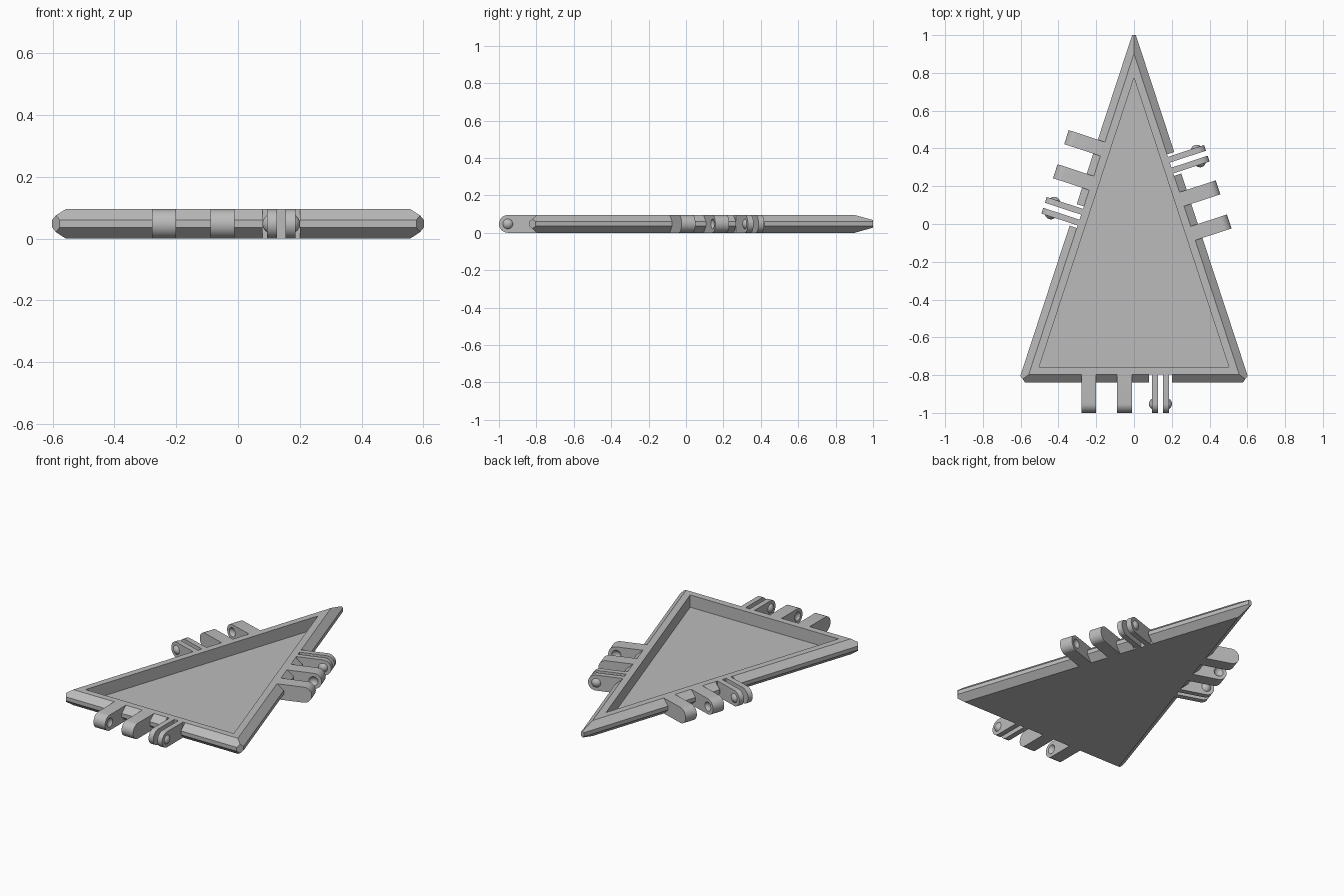
import bpy, bmesh, math
from mathutils import Vector, Matrix

cube = bpy.data.objects.get("Cube")
if cube:
    bpy.data.objects.remove(cube, do_unlink=True)

grey = bpy.data.materials.new("plain grey")
grey.use_nodes = True
grey.diffuse_color = (0.5, 0.5, 0.5, 1)
grey.node_tree.nodes["Principled BSDF"].inputs["Base Color"].default_value = (0.5, 0.5, 0.5, 1)

THICK = 0.095
CORNERS = [Vector((-0.613, -0.838, 0)), Vector((0.613, -0.838, 0)), Vector((0, 1.03, 0))]
SIDES = [(CORNERS[i], CORNERS[(i + 1) % 3]) for i in range(3)]
lengths = [(b - a).length for a, b in SIDES]
# Incentre and inradius give an even inset on all three sides
INRADIUS = lengths[0] * 1.868 / sum(lengths)
CENTRE = Vector((0, CORNERS[0].y + INRADIUS, 0))


def make_object(name, bm, matrix=Matrix()):
    bmesh.ops.recalc_face_normals(bm, faces=bm.faces)
    mesh = bpy.data.meshes.new(name)
    bm.to_mesh(mesh)
    bm.free()
    mesh.transform(matrix)
    mesh.materials.append(grey)
    obj = bpy.data.objects.new(name, mesh)
    bpy.context.collection.objects.link(obj)
    return obj


def triangle(inset, z):
    return [CENTRE + (c - CENTRE) * (1 - inset / INRADIUS) + Vector((0, 0, z)) for c in CORNERS]


def loft(rings):
    """Closed solid through rings of equal point count."""
    bm = bmesh.new()
    loops = [[bm.verts.new(p) for p in ring] for ring in rings]
    n = len(loops[0])
    for low, high in zip(loops, loops[1:]):
        for i in range(n):
            j = (i + 1) % n
            bm.faces.new((low[i], low[j], high[j], high[i]))
    bm.faces.new(loops[0])
    bm.faces.new(loops[-1])
    return bm


def cut(obj, cutter):
    cutter.hide_render = True
    mod = obj.modifiers.new("cut", 'BOOLEAN')
    mod.operation = 'DIFFERENCE'
    mod.solver = 'EXACT'
    mod.object = cutter
    bpy.context.view_layer.objects.active = obj
    bpy.ops.object.modifier_apply(modifier=mod.name)
    bpy.data.objects.remove(cutter, do_unlink=True)


def box(x0, x1, y0, y1, z0, z1):
    return loft([[Vector(p + (z,)) for p in ((x0, y0), (x1, y0), (x1, y1), (x0, y1))]
                 for z in (z0, z1)])


def arm(x0, x1):
    """Hinge arm with a round end, extruded along the plate edge."""
    r = THICK / 2
    profile = [(0.04, THICK), (0.04, 0)]
    for i in range(17):
        a = math.pi * i / 16
        profile.append((-0.162 + r - r * math.sin(a), r - r * math.cos(a)))
    return loft([[Vector((x, y, z)) for y, z in profile] for x in (x0, x1)])


def ball(x):
    bm = bmesh.new()
    turn = Matrix.Translation((x, -0.1145, THICK / 2)) @ Matrix.Rotation(math.pi / 2, 4, 'Y')
    bmesh.ops.create_uvsphere(bm, u_segments=24, v_segments=16, radius=0.032, matrix=turn)
    return bm


def smooth(obj):
    bpy.ops.object.select_all(action='DESELECT')
    obj.select_set(True)
    bpy.context.view_layer.objects.active = obj
    bpy.ops.object.shade_smooth_by_angle(angle=math.radians(30))


# Plate with chamfered rim and clipped corners
bm = loft([triangle(0.04, 0), triangle(0, 0.036), triangle(0, 0.06), triangle(0.04, THICK)])
for i, corner in enumerate(CORNERS):
    before = (corner - CORNERS[i - 1]).normalized()
    after = (corner - CORNERS[(i + 1) % 3]).normalized()
    out = (before + after).normalized()
    geom = bm.verts[:] + bm.edges[:] + bm.faces[:]
    cutting = bmesh.ops.bisect_plane(bm, geom=geom, plane_co=corner - out * 0.029,
                                     plane_no=out, clear_outer=True)
    rim = [e for e in cutting["geom_cut"] if isinstance(e, bmesh.types.BMEdge)]
    bmesh.ops.holes_fill(bm, edges=rim, sides=0)
plate = make_object("plate", bm)

# Sunken tray in the top
cut(plate, make_object("tray_cutter", loft([triangle(0.08, 0.02), triangle(0.08, 0.2)])))

# One hinge set per side: two sockets, then a pair of sprung fingers
for side, (a, b), shift in zip(("front", "left", "right"), SIDES, (-0.05, 0.05, -0.14)):
    d = (b - a).normalized()
    place = (Matrix.Translation((a + b) / 2 + d * shift)
             @ Matrix.Rotation(math.atan2(d.y, d.x), 4, 'Z'))
    cut(plate, make_object("notch_cutter", box(0.13, 0.25, -0.1, 0.04, -0.1, 0.2), place))

    # Sockets with dimples facing each other
    for name, x0, x1, dimple in (("outer", -0.229, -0.151, -0.134),
                                 ("inner", -0.039, 0.039, -0.056)):
        socket = make_object(f"{side}_{name}_socket", arm(x0, x1), place)
        cut(socket, make_object("dimple_cutter", ball(dimple), place))
        smooth(socket)

    # Fingers with a domed peg on each outer face
    for name, s in (("first", -1), ("second", 1)):
        xs = sorted((0.19 + s * 0.014, 0.19 + s * 0.046))
        smooth(make_object(f"{side}_{name}_finger", arm(*xs), place))
        peg = ball(0.19 + s * 0.029)
        geom = peg.verts[:] + peg.edges[:] + peg.faces[:]
        bmesh.ops.bisect_plane(peg, geom=geom, plane_co=(0.19 + s * 0.045, 0, 0),
                               plane_no=(-s, 0, 0), clear_outer=True)
        smooth(make_object(f"{side}_{name}_peg", peg, place))
